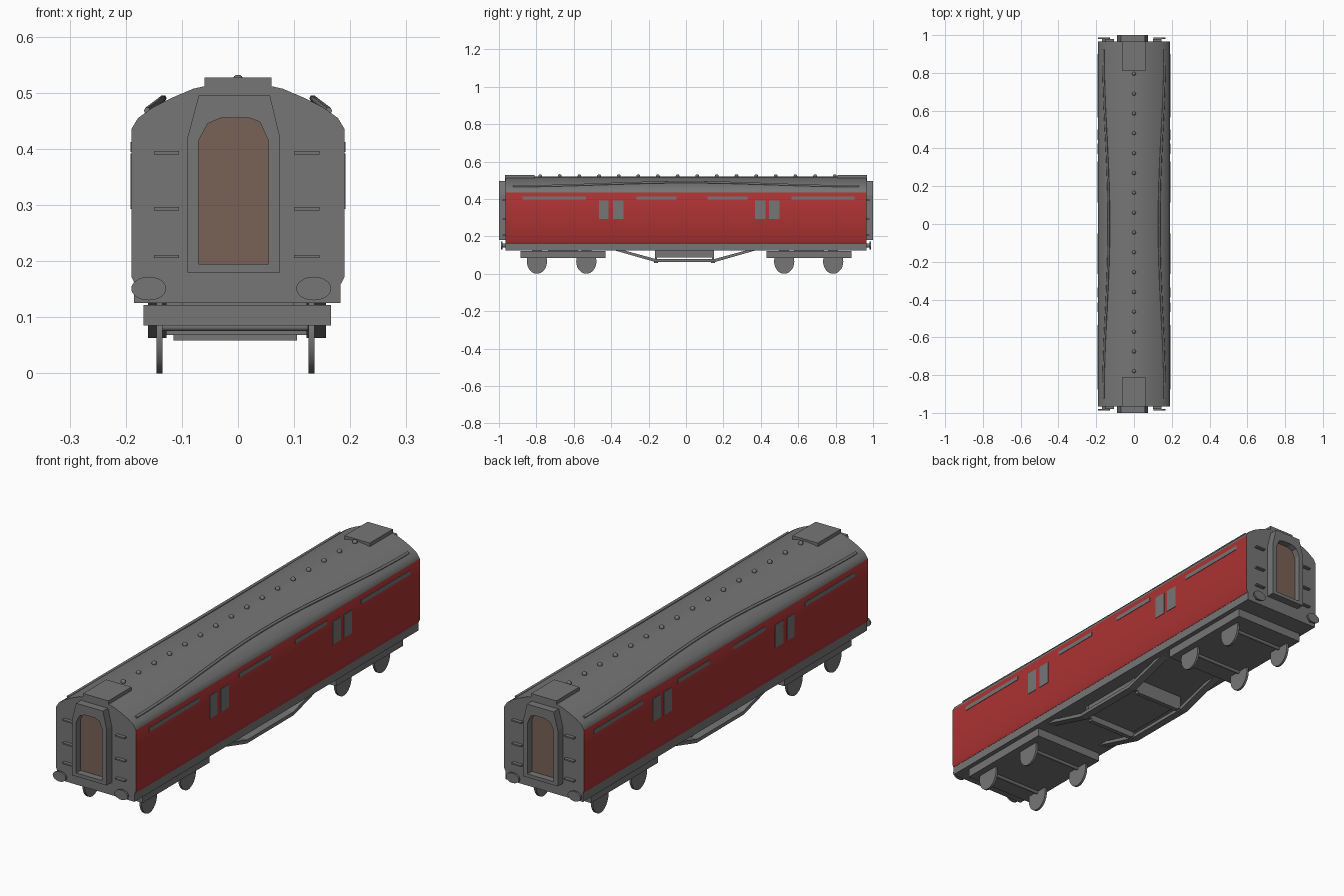
import bpy, bmesh, math
from mathutils import Matrix, Vector

default_cube = bpy.data.objects.get("Cube")
if default_cube:
    bpy.data.objects.remove(default_cube, do_unlink=True)


def make_material(name, red, green, blue):
    material = bpy.data.materials.new(name)
    material.use_nodes = True
    colour = (red, green, blue, 1)
    material.diffuse_color = colour
    shader = next(n for n in material.node_tree.nodes if n.type == "BSDF_PRINCIPLED")
    shader.inputs["Base Color"].default_value = colour
    shader.inputs["Roughness"].default_value = 0.8
    return material


GREY = make_material("dark grey paint", 0.18, 0.18, 0.18)
RED = make_material("carriage red", 0.41, 0.032, 0.033)
BROWN = make_material("door brown", 0.19, 0.12, 0.093)


def finish(name, bm, material=GREY, smooth=False):
    """Turn a bmesh into a named object with one material."""
    bmesh.ops.recalc_face_normals(bm, faces=bm.faces[:])
    mesh = bpy.data.meshes.new(name)
    bm.to_mesh(mesh)
    bm.free()
    mesh.materials.append(material)
    obj = bpy.data.objects.new(name, mesh)
    bpy.context.collection.objects.link(obj)
    if smooth:
        bpy.ops.object.select_all(action="DESELECT")
        obj.select_set(True)
        bpy.context.view_layer.objects.active = obj
        bpy.ops.object.shade_smooth_by_angle(angle=math.radians(32))
    return obj


def box(name, xs, ys, zs, material=GREY):
    bm = bmesh.new()
    low, high = zip(xs, ys, zs)
    centre = (Vector(low) + Vector(high)) / 2
    size = Vector(high) - Vector(low)
    matrix = Matrix.Translation(centre) @ Matrix.Diagonal((*size, 1))
    bmesh.ops.create_cube(bm, size=1, matrix=matrix)
    return finish(name, bm, material)


def prism(name, profile, axis, start, end, material=GREY, smooth=False):
    """Extrude an upright profile along x or y."""
    def place(point, depth):
        u, z = point
        return (depth, u, z) if axis == "x" else (u, depth, z)
    bm = bmesh.new()
    near = [bm.verts.new(place(p, start)) for p in profile]
    far = [bm.verts.new(place(p, end)) for p in profile]
    bm.faces.new(near)
    bm.faces.new(far[::-1])
    for i in range(len(profile)):
        bm.faces.new((near[i - 1], near[i], far[i], far[i - 1]))
    return finish(name, bm, material, smooth)


def disc(name, axis, centre, half_width, half_height, length):
    """Elliptical cylinder lying along x or y."""
    count = 32
    along, middle = (centre[0], centre[1]) if axis == "x" else (centre[1], centre[0])
    ring = []
    for i in range(count):
        angle = math.tau * i / count
        ring.append((middle + half_width * math.cos(angle),
                     centre[2] + half_height * math.sin(angle)))
    return prism(name, ring, axis, along - length / 2, along + length / 2, smooth=True)


# Body shell with arched roof; upright side faces are red
half = [(0.184, 0.16), (0.19, 0.172), (0.19, 0.435), (0.178, 0.455), (0.15, 0.475),
        (0.12, 0.49), (0.08, 0.507), (0.04, 0.516)]
shell = half + [(0, 0.519)] + [(-x, z) for x, z in reversed(half)]
body = prism("body_shell", shell, "y", -0.965, 0.965, smooth=True)
body.data.materials.append(RED)
for face in body.data.polygons:
    if abs(face.normal.x) > 0.88:
        face.material_index = 1

# Underframe
box("underframe", (-0.185, 0.183), (-0.965, 0.965), (0.125, 0.165))

# Side windows and upper strips
strips = [(-0.875, -0.535), (-0.265, -0.05), (0.115, 0.33), (0.565, 0.9)]
windows = [(-0.465, -0.415), (-0.39, -0.335), (0.37, 0.425), (0.445, 0.5)]
for side, label in ((1, "left"), (-1, "right")):
    xs = sorted((side * 0.187, side * 0.192))
    for ys in strips:
        box(label + "_vent_strip", xs, ys, (0.394, 0.412))
    for ys in windows:
        box(label + "_window", xs, ys, (0.293, 0.392))

    # Curved roof rails
    curve = bpy.data.curves.new(label + "_roof_rail", "CURVE")
    curve.dimensions = "3D"
    curve.bevel_depth = 0.006
    curve.bevel_resolution = 1
    curve.use_fill_caps = True
    spline = curve.splines.new("POLY")
    steps = 24
    spline.points.add(steps)
    for i, point in enumerate(spline.points):
        t = 2 * i / steps - 1
        rise = (1 + math.cos(math.pi * t)) / 2
        point.co = (side * (0.162 - 0.029 * rise), 0.925 * t, 0.468 + 0.022 * rise, 1)
    curve.materials.append(GREY)
    rail = bpy.data.objects.new(label + "_roof_rail", curve)
    bpy.context.collection.objects.link(rail)

# Roof vents
for i in range(16):
    bm = bmesh.new()
    bmesh.ops.create_uvsphere(bm, u_segments=12, v_segments=8, radius=0.01,
                              matrix=Matrix.Translation((0, -0.78 + 0.105 * i, 0.522)))
    finish("roof_vent", bm, smooth=True)

# Gangway frame outlines, with matching point counts
outer = [(-0.09, 0.18), (-0.09, 0.42), (-0.07, 0.495), (-0.03, 0.495),
         (0.02, 0.495), (0.057, 0.495), (0.075, 0.42), (0.075, 0.18)]
inner = [(-0.07, 0.195), (-0.07, 0.415), (-0.054, 0.445), (-0.03, 0.455),
         (0.02, 0.455), (0.039, 0.448), (0.054, 0.415), (0.054, 0.195)]


def gangway(name, back, front):
    bm = bmesh.new()
    loops = [[bm.verts.new((x, y, z)) for x, z in outline]
             for outline, y in ((outer, back), (outer, front), (inner, front), (inner, back))]
    for k in range(len(loops)):
        a, b = loops[k - 1], loops[k]
        for i in range(len(a)):
            bm.faces.new((a[i - 1], a[i], b[i], b[i - 1]))
    finish(name, bm)


for end, label in ((-1, "front"), (1, "back")):
    # Gangway, recessed door and roof cover
    gangway(label + "_gangway", end * 0.96, end)
    prism(label + "_door", inner, "y", end * 0.962, end * 0.971, BROWN)
    box(label + "_roof_cover", (-0.06, 0.06), sorted((end * 0.81, end * 0.967)), (0.49, 0.527))

    # Oval buffers on short stems
    for x in (-0.159, 0.135):
        disc(label + "_buffer", "y", (x, end * 0.984, 0.151), 0.031, 0.021, 0.008)
        disc(label + "_buffer_stem", "y", (x, end * 0.968, 0.151), 0.011, 0.011, 0.03)

    # Climbing steps on the end wall
    for xs in ((-0.15, -0.105), (0.1, 0.145)):
        for z in (0.205, 0.29, 0.39):
            box(label + "_end_step", xs, sorted((end * 0.96, end * 0.98)), (z, z + 0.006))

    # Bogie with pivot, axles and wheels
    span = (-0.885, -0.43) if end < 0 else (0.43, 0.885)
    middle = sum(span) / 2
    box(label + "_bogie", (-0.168, 0.166), span, (0.085, 0.122))
    box(label + "_bogie_pivot", (-0.1, 0.1), (middle - 0.08, middle + 0.08), (0.115, 0.13))
    for y in ((-0.797, -0.533) if end < 0 else (0.525, 0.787)):
        disc(label + "_axle", "x", (-0.005, y, 0.083), 0.008, 0.008, 0.26)
        for x in (-0.14, 0.131):
            disc(label + "_wheel", "x", (x, y, 0.066), 0.054, 0.066, 0.01)

# Truss beams under the middle
truss = [(-0.4, 0.13), (-0.16, 0.077), (0.15, 0.077), (0.39, 0.13),
         (0.34, 0.13), (0.33, 0.126)]
truss = [(-0.4, 0.13), (-0.165, 0.063), (0.155, 0.063), (0.39, 0.13),
         (0.34, 0.13), (0.15, 0.078), (-0.16, 0.078), (-0.35, 0.13)]
for xs in ((-0.16, -0.127), (0.122, 0.157)):
    prism("truss_beam", truss, "x", *xs)

# Equipment box and cross members between the trusses
box("equipment_box", (-0.125, 0.122), (-0.165, 0.145), (0.088, 0.13))
for y in (-0.16, 0.145):
    box("truss_cross_plate", (-0.13, 0.125), (y - 0.006, y + 0.006), (0.068, 0.13))
    box("truss_cross_bar", (-0.115, 0.105), (y - 0.01, y + 0.01), (0.058, 0.07))
